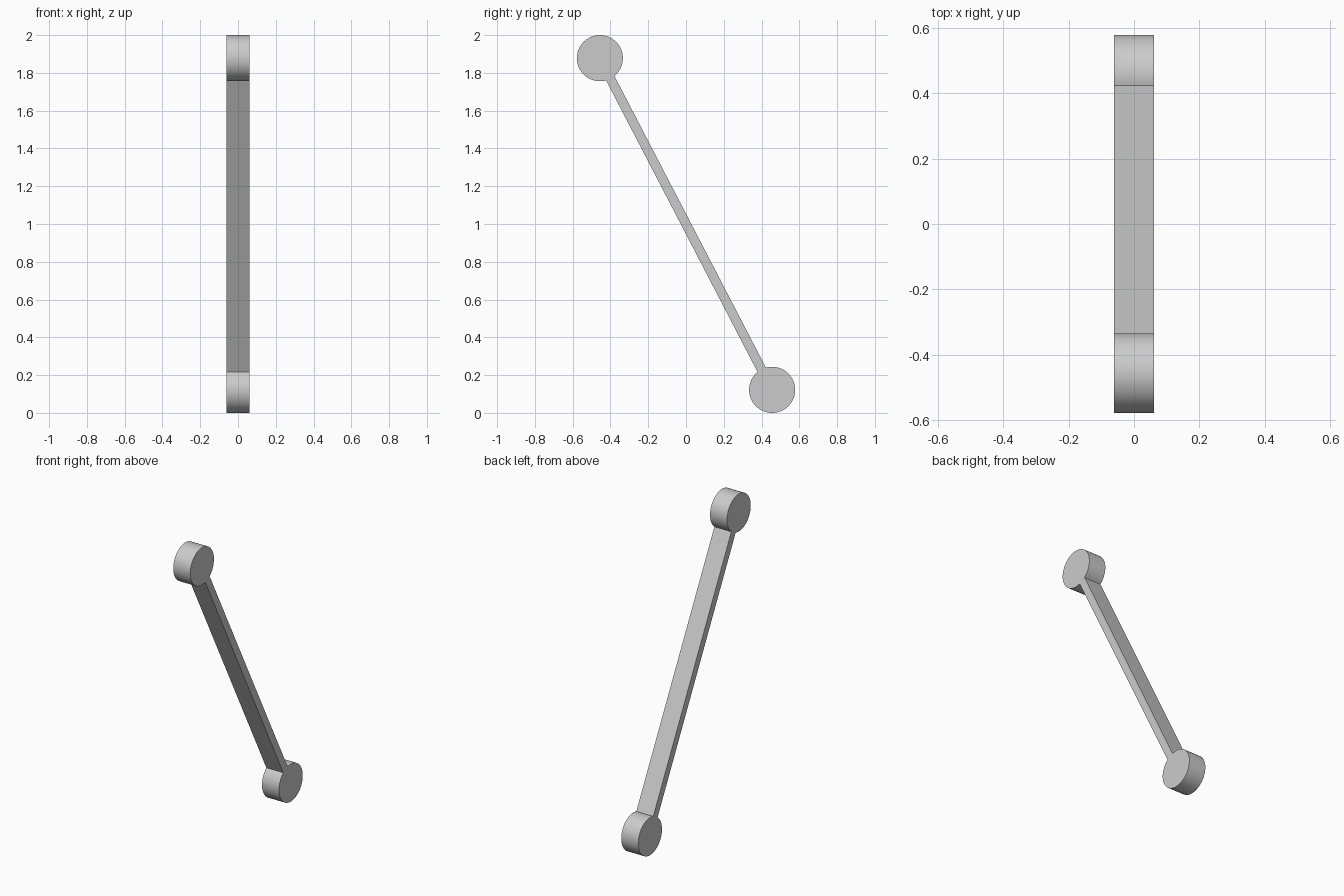
import bpy, bmesh, math
from mathutils import Vector

cube = bpy.data.objects.get("Cube")
if cube:
    bpy.data.objects.remove(cube, do_unlink=True)

RADIUS, HALF_BAR, THICKNESS, SEGMENTS = 0.122, 0.025, 0.122, 64
TOP = Vector((0, -0.456, 1.878))
BOTTOM = Vector((0, 0.456, 0.122))

grey = bpy.data.materials.new("plain_grey")
grey.use_nodes = True
colour = (0.6, 0.6, 0.6, 1)
grey.diffuse_color = colour
grey.node_tree.nodes["Principled BSDF"].inputs["Base Color"].default_value = colour


def end_arc(centre, toward):
    """Round end, open where the bar joins on the side facing 'toward'."""
    axis = toward - centre
    start = math.atan2(axis.z, axis.y)
    gap = math.asin(HALF_BAR / RADIUS)
    sweep = 2 * (math.pi - gap)
    angles = [start + gap + sweep * i / SEGMENTS for i in range(SEGMENTS + 1)]
    return [centre + RADIUS * Vector((0, math.cos(a), math.sin(a))) for a in angles]


# Slanted bar with a flush round disc at each end, as one extruded outline
outline = end_arc(TOP, BOTTOM) + end_arc(BOTTOM, TOP)
bm = bmesh.new()
shift = Vector((-THICKNESS / 2, 0, 0))
face = bm.faces.new([bm.verts.new(p + shift) for p in outline])
side = bmesh.ops.extrude_face_region(bm, geom=[face])
moved = [v for v in side["geom"] if isinstance(v, bmesh.types.BMVert)]
bmesh.ops.translate(bm, verts=moved, vec=(THICKNESS, 0, 0))
bmesh.ops.recalc_face_normals(bm, faces=bm.faces)
mesh = bpy.data.meshes.new("round_ended_link")
bm.to_mesh(mesh)
bm.free()

link = bpy.data.objects.new("round_ended_link", mesh)
bpy.context.collection.objects.link(link)
mesh.materials.append(grey)

# Smooth rims, sharp edges at the flat sides and bar joins
bpy.ops.object.select_all(action="DESELECT")
link.select_set(True)
bpy.context.view_layer.objects.active = link
bpy.ops.object.shade_smooth_by_angle(angle=math.radians(30))
